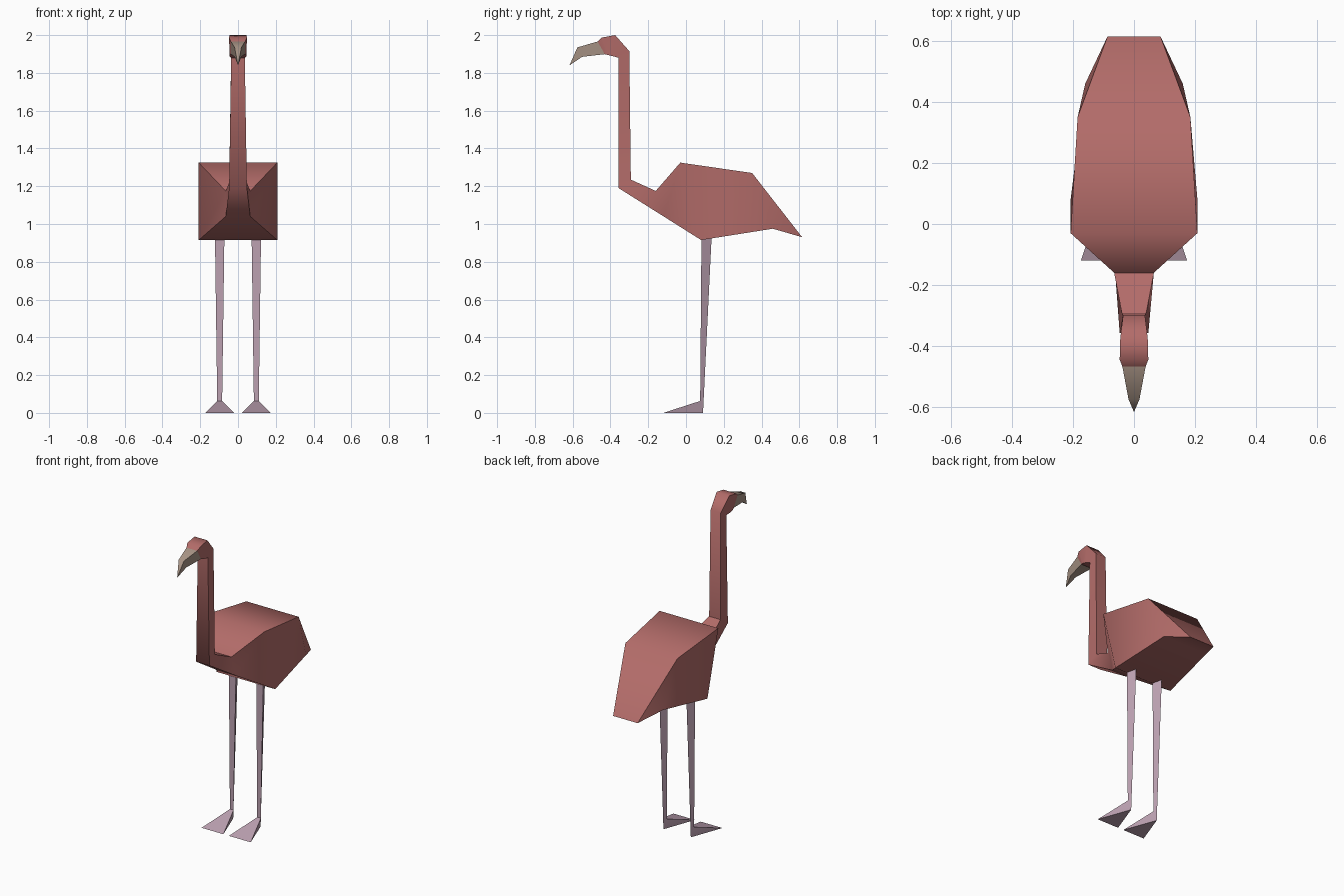
import bpy, bmesh, math

if "Cube" in bpy.data.objects:
    bpy.data.objects.remove(bpy.data.objects["Cube"])


def material(name, rgb):
    m = bpy.data.materials.new(name)
    m.diffuse_color = (*rgb, 1)
    m.use_nodes = True
    m.node_tree.nodes["Principled BSDF"].inputs["Base Color"].default_value = m.diffuse_color
    return m


pink = material("dusty pink plumage", (0.45, 0.15, 0.142))
grey = material("grey brown beak", (0.39, 0.295, 0.235))
mauve = material("pale mauve legs", (0.50, 0.355, 0.44))


def finish(name, bm, mat):
    bmesh.ops.remove_doubles(bm, verts=bm.verts, dist=0.0005)
    bmesh.ops.recalc_face_normals(bm, faces=bm.faces)
    me = bpy.data.meshes.new(name)
    bm.to_mesh(me)
    bm.free()
    me.materials.append(mat)
    ob = bpy.data.objects.new(name, me)
    bpy.context.collection.objects.link(ob)
    bpy.ops.object.select_all(action='DESELECT')
    ob.select_set(True)
    bpy.context.view_layer.objects.active = ob
    bpy.ops.object.shade_smooth_by_angle(angle=math.radians(60))
    return ob


def loft(name, sections, mat):
    """Skin four-sided sections: (top y, z, half width, bottom y, z, half width)."""
    bm = bmesh.new()
    rings = []
    for ty, tz, tx, by, bz, bx in sections:
        pts = [(-tx, ty, tz), (tx, ty, tz), (bx, by, bz), (-bx, by, bz)]
        rings.append([bm.verts.new(p) for p in pts])
    for a, b in zip(rings, rings[1:]):
        for i in range(4):
            j = (i + 1) % 4
            bm.faces.new((a[i], a[j], b[j], b[i]))
    bm.faces.new(rings[0])
    bm.faces.new(rings[-1][::-1])
    bmesh.ops.dissolve_degenerate(bm, dist=0.0005, edges=bm.edges)
    return finish(name, bm, mat)


# Body, neck and head, from tail to face
face = (-0.468, 1.966, 0.038, -0.43, 1.899, 0.038)
loft("body_neck_and_head", [
    (0.615, 0.93, 0.087, 0.615, 0.93, 0.087),
    (0.35, 1.27, 0.185, 0.46, 0.975, 0.16),
    (-0.03, 1.325, 0.208, 0.08, 0.915, 0.208),
    (-0.16, 1.175, 0.065, -0.118, 1.04, 0.065),
    (-0.292, 1.235, 0.04, -0.357, 1.19, 0.047),
    (-0.30, 1.915, 0.036, -0.357, 1.88, 0.036),
    (-0.375, 2.0, 0.045, -0.385, 1.888, 0.045),
    (-0.445, 1.987, 0.047, -0.41, 1.894, 0.045),
    face,
], pink)

# Hooked beak
loft("beak", [
    face,
    (-0.575, 1.935, 0.018, -0.55, 1.885, 0.018),
    (-0.617, 1.84, 0.0, -0.617, 1.84, 0.0),
], grey)

# Triangular legs with wedge feet
for side, cx in (("left", 0.097), ("right", -0.097)):
    bm = bmesh.new()
    v = [bm.verts.new((cx + x, y, z)) for x, y, z in (
        (-0.025, 0.082, 0.94), (0.025, 0.082, 0.94), (0, 0.136, 0.94),
        (-0.013, 0.075, 0.063), (0.013, 0.075, 0.063), (0, 0.09, 0),
        (-0.077, -0.12, 0), (0.077, -0.12, 0))]
    for f in ((0, 1, 2), (0, 3, 4, 1), (1, 4, 5, 2), (2, 5, 3, 0),
              (3, 6, 7, 4), (4, 7, 5), (5, 6, 3), (5, 7, 6)):
        bm.faces.new([v[i] for i in f])
    finish(side + "_leg_and_foot", bm, mauve)
